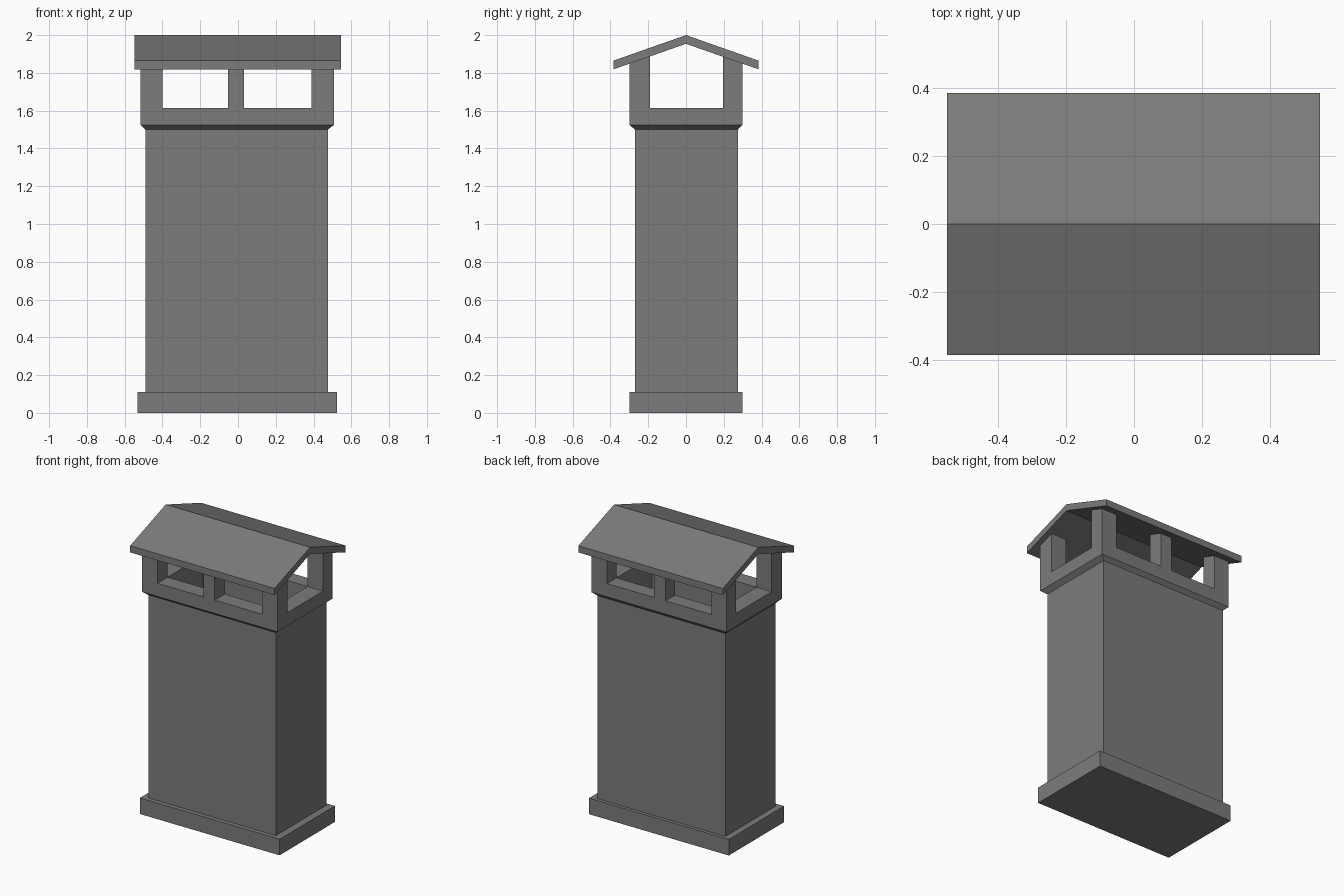
import bpy
import bmesh

if "Cube" in bpy.data.objects:
    bpy.data.objects.remove(bpy.data.objects["Cube"], do_unlink=True)

GREY = (0.2, 0.2, 0.2, 1.0)
stone = bpy.data.materials.new("stone grey")
stone.use_nodes = True
stone.diffuse_color = GREY
stone.node_tree.nodes["Principled BSDF"].inputs["Base Color"].default_value = GREY


def finish(name, bm, recalc=True):
    if recalc:
        bmesh.ops.recalc_face_normals(bm, faces=bm.faces)
    mesh = bpy.data.meshes.new(name)
    bm.to_mesh(mesh)
    bm.free()
    mesh.materials.append(stone)
    obj = bpy.data.objects.new(name, mesh)
    bpy.context.collection.objects.link(obj)
    return obj


def stack(name, sections, bottom=True, top=True):
    """Skin a list of (rectangle, height) sections, rectangle = x0, x1, y0, y1."""
    bm = bmesh.new()
    rings = []
    for (x0, x1, y0, y1), z in sections:
        corners = ((x0, y0), (x1, y0), (x1, y1), (x0, y1))
        rings.append([bm.verts.new((x, y, z)) for x, y in corners])
    for low, high in zip(rings, rings[1:]):
        for i in range(4):
            j = (i + 1) % 4
            bm.faces.new((low[i], low[j], high[j], high[i]))
    if bottom:
        bm.faces.new(rings[0][::-1])
    if top:
        bm.faces.new(rings[-1])
    return finish(name, bm, recalc=False)


def prism(name, profile, x0, x1):
    """Extrude a (y, z) profile along x."""
    bm = bmesh.new()
    face = bm.faces.new([bm.verts.new((x0, y, z)) for y, z in profile])
    new = bmesh.ops.extrude_face_region(bm, geom=[face])["geom"]
    verts = [g for g in new if isinstance(g, bmesh.types.BMVert)]
    bmesh.ops.translate(bm, verts=verts, vec=(x1 - x0, 0, 0))
    return finish(name, bm)


# Plinth and shaft
base_rect = (-0.533, 0.525, -0.30, 0.298)
shaft_rect = (-0.49, 0.476, -0.27, 0.275)
stack("base", [(base_rect, 0), (base_rect, 0.11)])
stack("shaft", [(shaft_rect, 0.11), (shaft_rect, 1.5)], bottom=False, top=False)

# Collar with chamfered underside and a sunken flue
outer = (-0.516, 0.508, -0.30, 0.298)
inner = (-0.40, 0.39, -0.19, 0.195)
SILL = 1.615
stack("collar", [(shaft_rect, 1.5), (outer, 1.525), (outer, SILL),
                 (inner, SILL), (inner, 1.1)], bottom=False)

# Roof: two thin pitched slabs meeting at a ridge
RIDGE, EAVE, THICK, HALF = 2.0, 1.865, 0.046, 0.384
roof_profile = [(-HALF, EAVE), (0, RIDGE), (HALF, EAVE),
                (HALF, EAVE - THICK), (0, RIDGE - THICK), (-HALF, EAVE - THICK)]
prism("roof", roof_profile, -0.548, 0.546)


# Posts, with tops cut to the roof pitch
def underside(y):
    return RIDGE - THICK - (RIDGE - EAVE) * abs(y) / HALF


columns = {"right": (outer[0], inner[0]), "middle": (-0.053, 0.033),
           "left": (inner[1], outer[1])}
rows = {"front": (outer[2], inner[2]), "back": (inner[3], outer[3])}
for row, (y0, y1) in rows.items():
    for column, (x0, x1) in columns.items():
        prism(f"{row}_{column}_post",
              [(y0, SILL), (y1, SILL), (y1, underside(y1)), (y0, underside(y0))], x0, x1)
